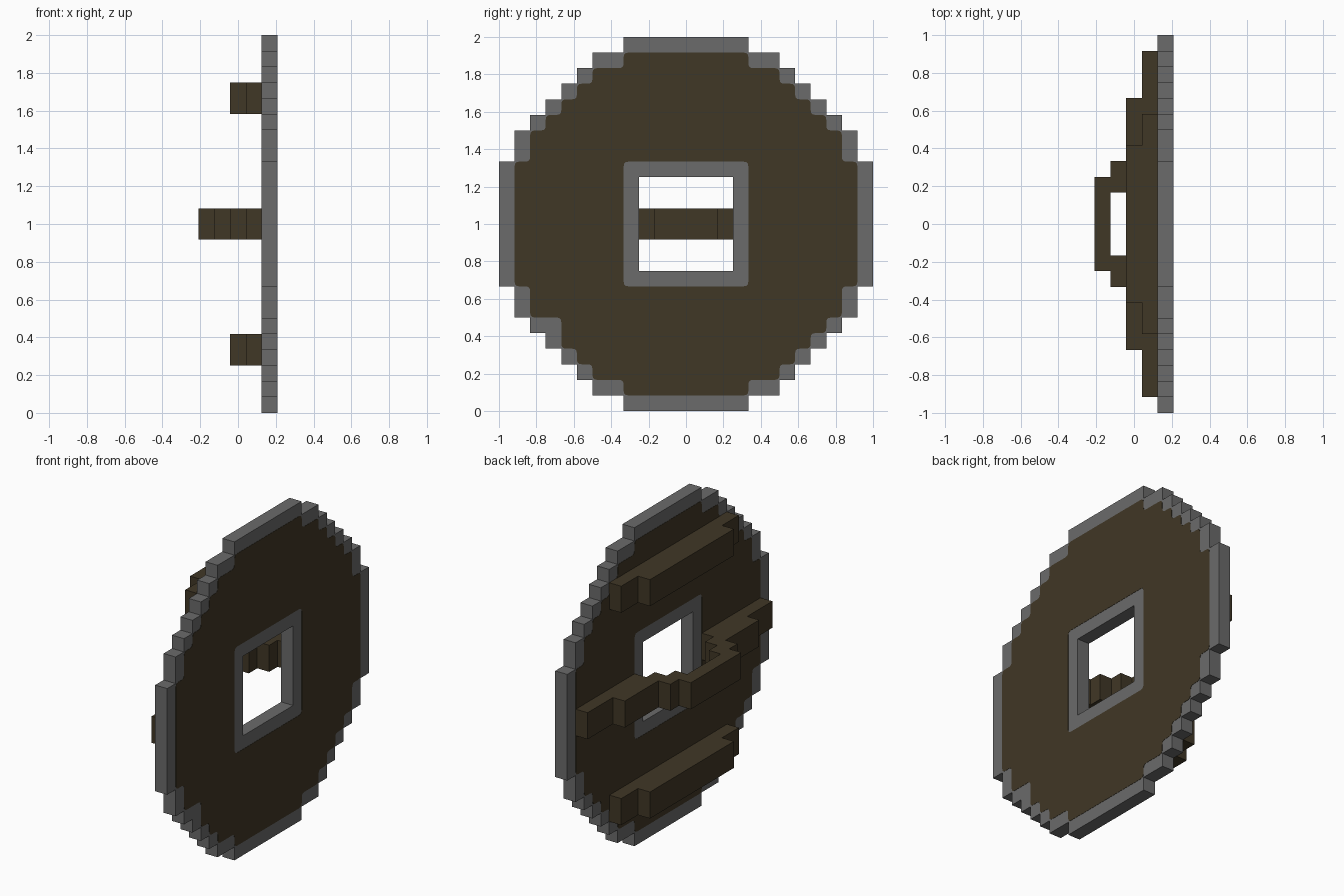
import bpy
import math
from mathutils import Vector

cube = bpy.data.objects.get("Cube")
if cube:
    bpy.data.objects.remove(cube, do_unlink=True)

U = 1 / 12            # one block of the stepped design
BACK, FRONT = 1.5 * U, 2.5 * U


def material(name, rgb):
    m = bpy.data.materials.new(name)
    m.use_nodes = True
    m.diffuse_color = (*rgb, 1)
    bsdf = m.node_tree.nodes["Principled BSDF"]
    bsdf.inputs["Base Color"].default_value = (*rgb, 1)
    bsdf.inputs["Roughness"].default_value = 0.8
    return m


GREY = material("iron grey", (0.145, 0.145, 0.145))
BROWN = material("dark wood brown", (0.051, 0.038, 0.019))


def slab(name, outlines, depth, mat, location, upright=False):
    """Fill flat outlines (later ones cut holes) and give them thickness."""
    cu = bpy.data.curves.new(name, "CURVE")
    cu.dimensions = "2D"
    cu.fill_mode = "BOTH"
    cu.extrude = depth / 2
    for pts in outlines:
        sp = cu.splines.new("POLY")
        sp.points.add(len(pts) - 1)
        for p, (a, b) in zip(sp.points, pts):
            p.co = (a * U, b * U, 0, 1)
        sp.use_cyclic_u = True
        sp.use_smooth = False
    tmp = bpy.data.objects.new(name + "_curve", cu)
    bpy.context.collection.objects.link(tmp)
    bpy.context.view_layer.update()
    dg = bpy.context.evaluated_depsgraph_get()
    me = bpy.data.meshes.new_from_object(tmp.evaluated_get(dg))
    bpy.data.objects.remove(tmp, do_unlink=True)
    bpy.data.curves.remove(cu)
    me.name = name
    me.materials.clear()
    me.materials.append(mat)
    me.shade_flat()
    ob = bpy.data.objects.new(name, me)
    ob.location = location
    if upright:       # local x, y, z become world y, z, x
        ob.rotation_euler = (math.pi / 2, 0, math.pi / 2)
    bpy.context.collection.objects.link(ob)
    return ob


def stepped(right, left, start):
    """Outline of stacked rows, given the half width of each row."""
    pts = []
    for i, w in enumerate(right):
        pts += [(w, start + i), (w, start + i + 1)]
    for i, w in reversed(list(enumerate(left))):
        pts += [(-w, start + i + 1), (-w, start + i)]
    clean = []
    for k, p in enumerate(pts):     # keep true corners only
        a, b = pts[k - 1], pts[(k + 1) % len(pts)]
        if p != a and p != b:
            clean.append(p)
        elif p == a or p == b:
            continue
    return clean


def rounded(pts, r=0.3):
    """Soften every corner with a short arc."""
    out = []
    for k, p in enumerate(pts):
        p = Vector(p)
        a = p + (Vector(pts[k - 1]) - p).normalized() * r
        b = p + (Vector(pts[(k + 1) % len(pts)]) - p).normalized() * r
        for t in (0, 0.33, 0.67, 1):
            out.append(tuple(a * (1 - t) ** 2 + p * 2 * t * (1 - t) + b * t * t))
    return out


def square(h, z0, z1):
    return [(-h, z0), (h, z0), (h, z1), (-h, z1)]


# Stepped round plate with a square hole
lower = [4, 6, 7, 8, 9, 10, 11, 11]
rows = lower + [12] * 8 + lower[::-1]
slab("shield_plate", [stepped(rows, rows, 0), square(3, 9, 15)], U, GREY,
     ((BACK + FRONT) / 2, 0, 0), True)

# Wooden panels set into both faces, leaving a grey rim and grey hole frame
low = [4, 6, 7, 8, 9, 10, 10]
panel = low + [11] * 8 + low[::-1]
chipped = list(panel)
chipped[4] = 8        # one block of rim is wider on the front
hole = rounded(square(4, 8, 16))
for name, x, left in (("front_panel", FRONT, chipped), ("back_panel", BACK, panel)):
    slab(name, [rounded(stepped(panel, left, 1)), hole], 0.003, BROWN, (x, 0, 0), True)


# Bars behind the plate, each a profile mirrored across y = 0
def bar(name, half, z):
    outline = half + [(x, -y) for x, y in reversed(half)]
    slab(name, [outline], 2 * U, BROWN, (0, 0, z * U))


brace = [(1.5, 7), (0.5, 7), (0.5, 5), (-0.5, 5)]
bar("lower_brace", brace, 4)
bar("upper_brace", brace, 20)

# Arched grip that bridges the hole: outer steps, then the hollow inner steps
grip_outer = [(1.5, 11), (0.5, 11), (0.5, 8), (-0.5, 8), (-0.5, 4), (-1.5, 4), (-1.5, 3), (-2.5, 3)]
grip_inner = [(-1.5, 2), (-0.5, 2), (-0.5, 3), (0.5, 3), (0.5, 4), (1.5, 4)]
bar("grip", grip_inner + grip_outer, 12)
